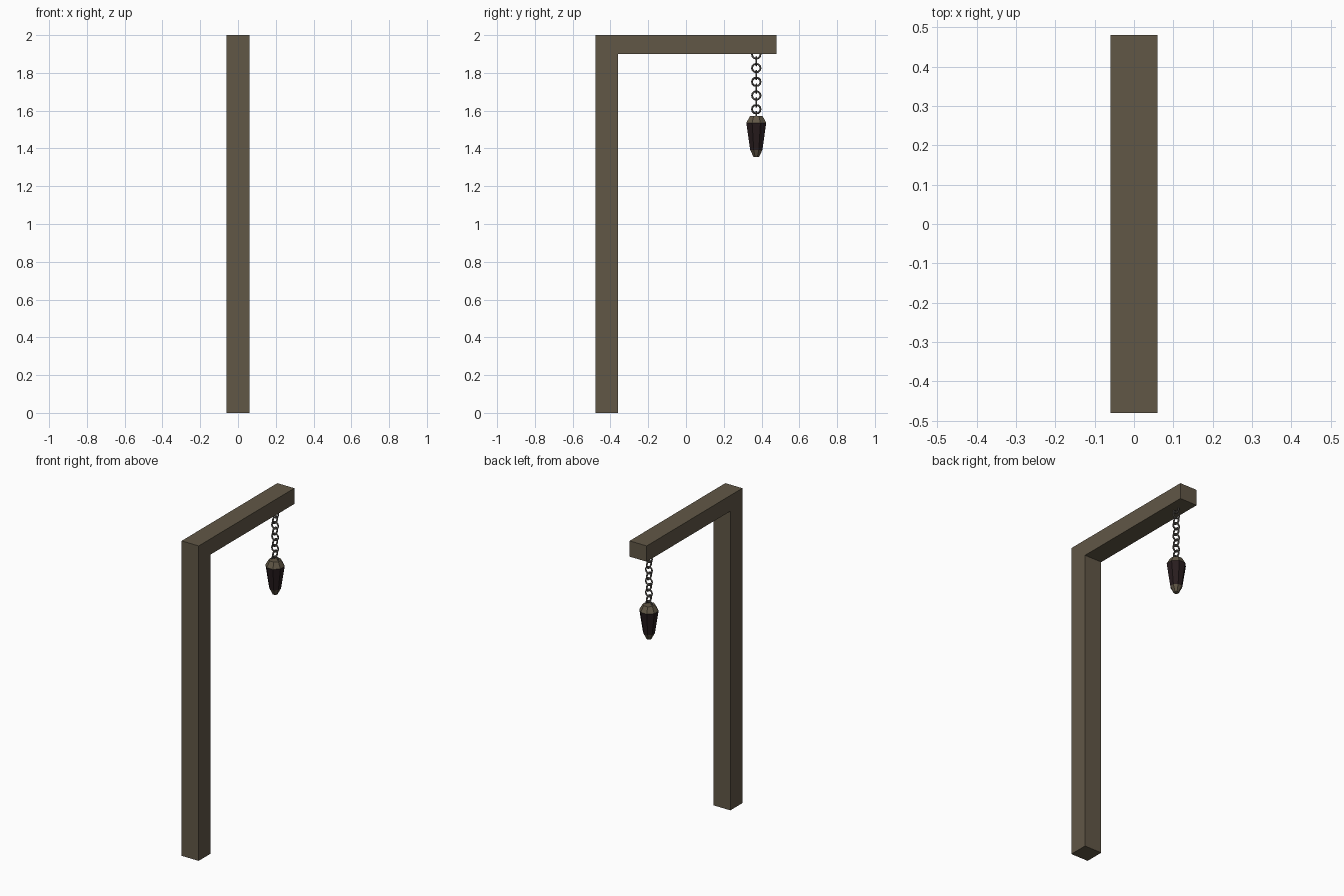
import bpy, bmesh, math

if "Cube" in bpy.data.objects:
    bpy.data.objects.remove(bpy.data.objects["Cube"])


def material(name, rgb):
    m = bpy.data.materials.new(name)
    m.diffuse_color = (*rgb, 1)
    m.use_nodes = True
    m.node_tree.nodes["Principled BSDF"].inputs["Base Color"].default_value = m.diffuse_color
    return m


wood = material("brown wood", (0.12, 0.096, 0.062))
glass = material("dark glass", (0.021, 0.012, 0.013))
iron = material("grey iron", (0.125, 0.115, 0.102))


def finish(name, bm, mats):
    bmesh.ops.recalc_face_normals(bm, faces=bm.faces)
    mesh = bpy.data.meshes.new(name)
    bm.to_mesh(mesh)
    bm.free()
    for m in mats:
        mesh.materials.append(m)
    ob = bpy.data.objects.new(name, mesh)
    bpy.context.collection.objects.link(ob)
    return ob


# Post and overhanging arm: one L-shaped profile extruded across x
bm = bmesh.new()
outline = [(-0.48, 0), (-0.36, 0), (-0.36, 1.9), (0.48, 1.9), (0.48, 2), (-0.48, 2)]
face = bm.faces.new([bm.verts.new((-0.06, y, z)) for y, z in outline])
new = bmesh.ops.extrude_face_region(bm, geom=[face])["geom"]
bmesh.ops.translate(bm, vec=(0.12, 0, 0),
                    verts=[v for v in new if isinstance(v, bmesh.types.BMVert)])
finish("post_and_arm", bm, [wood])

HANG_Y = 0.372

# Chain: round links alternately turned a quarter turn
for i in range(10):
    z = 1.898 - i * 0.0363
    turn = (0, math.pi / 2, 0) if i % 2 == 0 else (math.pi / 2, 0, 0)
    bpy.ops.mesh.primitive_torus_add(location=(0, HANG_Y, z), rotation=turn,
                                     major_radius=0.0225, minor_radius=0.005,
                                     major_segments=12, minor_segments=6)
    link = bpy.context.object
    link.name = f"chain_link_{i + 1}"
    link.data.materials.append(iron)

# Lantern: eight-sided stacked rings, wooden cap and tip around a glass body
SIDES = 8
rings = [(1.354, 0.015), (1.392, 0.035), (1.535, 0.057), (1.572, 0.036)]
bm = bmesh.new()
loops = []
for z, r in rings:
    angles = [(k + 0.5) * math.tau / SIDES for k in range(SIDES)]
    loops.append([bm.verts.new((r * math.cos(a), HANG_Y + r * math.sin(a), z))
                  for a in angles])
for level in range(len(loops) - 1):
    low, high = loops[level], loops[level + 1]
    for k in range(SIDES):
        n = (k + 1) % SIDES
        f = bm.faces.new((low[k], low[n], high[n], high[k]))
        f.material_index = 1 if level == 1 else 0
bm.faces.new(loops[0])
bm.faces.new(loops[-1])
finish("lantern", bm, [wood, glass])
